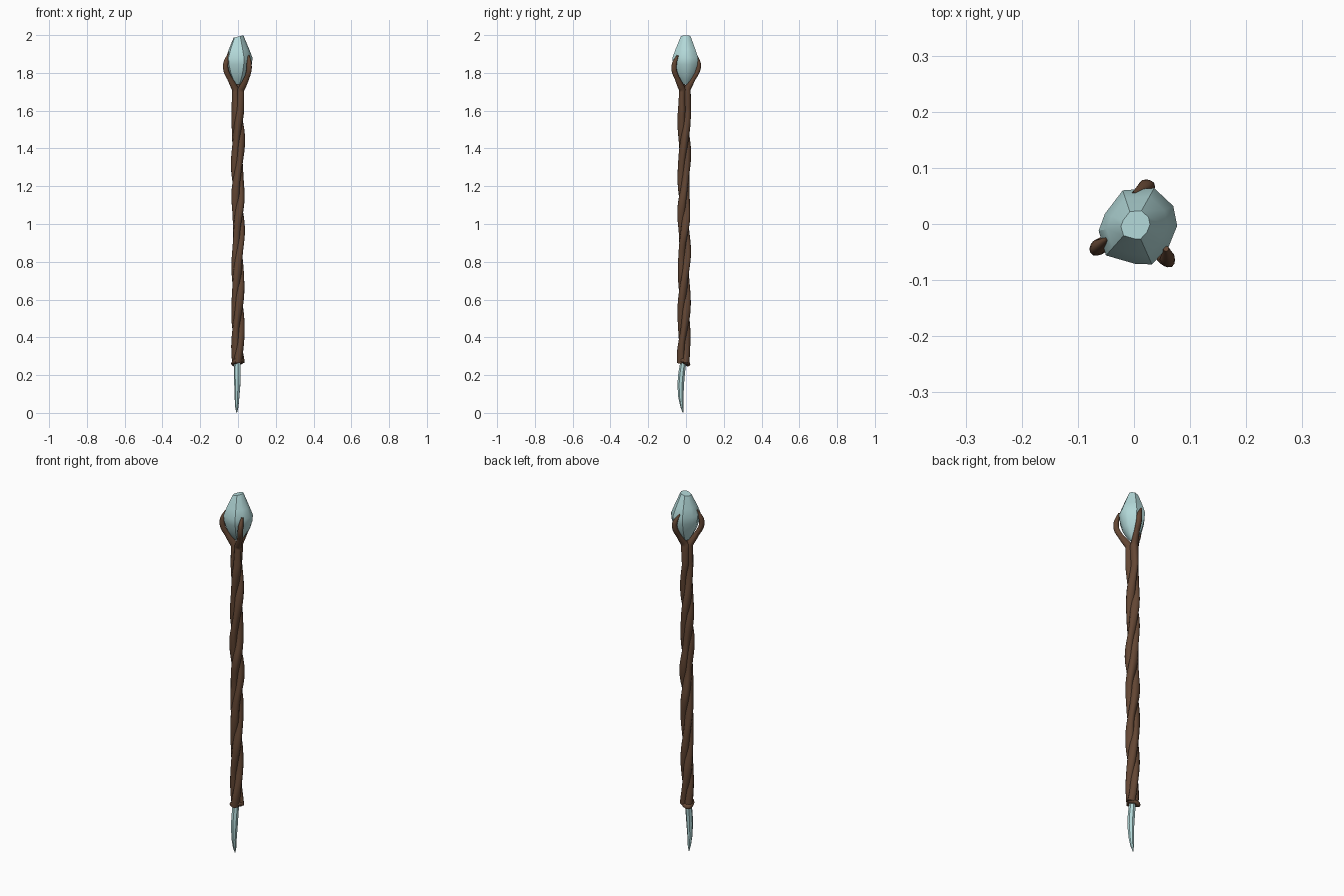
import bpy, bmesh, math
from mathutils import Vector
from math import sin, cos, pi, radians

if "Cube" in bpy.data.objects:
    bpy.data.objects.remove(bpy.data.objects["Cube"])


def material(name, rgb):
    m = bpy.data.materials.new(name)
    m.diffuse_color = (*rgb, 1)
    m.use_nodes = True
    m.node_tree.nodes["Principled BSDF"].inputs["Base Color"].default_value = m.diffuse_color
    return m


WOOD = material("brown wood", (0.125, 0.062, 0.034))
CRYSTAL = material("pale teal crystal", (0.45, 0.69, 0.69))


def loft(name, rings, mat, angle):
    """Skin a list of equal-length point rings and cap both ends."""
    bm = bmesh.new()
    vr = [[bm.verts.new(p) for p in r] for r in rings]
    n = len(vr[0])
    for a, b in zip(vr, vr[1:]):
        for i in range(n):
            j = (i + 1) % n
            bm.faces.new((a[i], a[j], b[j], b[i]))
    bm.faces.new(vr[0][::-1])
    bm.faces.new(vr[-1])
    bmesh.ops.recalc_face_normals(bm, faces=bm.faces)
    me = bpy.data.meshes.new(name)
    bm.to_mesh(me)
    bm.free()
    me.materials.append(mat)
    ob = bpy.data.objects.new(name, me)
    bpy.context.collection.objects.link(ob)
    bpy.ops.object.select_all(action='DESELECT')
    ob.select_set(True)
    bpy.context.view_layer.objects.active = ob
    bpy.ops.object.shade_smooth_by_angle(angle=radians(angle))
    return ob


def tube(name, path, radii, sides=12, phase=0.0):
    """Gnarled branch along a path with a shallow groove pattern."""
    rings = []
    for k, p in enumerate(path):
        t = (path[min(k + 1, len(path) - 1)] - path[max(k - 1, 0)]).normalized()
        u = Vector((1, 0, 0))
        u = (u - t * u.dot(t)).normalized()
        v = t.cross(u)
        ring = []
        for i in range(sides):
            a = 2 * pi * i / sides
            r = radii[k] * (1 + 0.07 * sin(3 * a + 14 * p.z + phase))
            ring.append(p + u * r * cos(a) + v * r * sin(a))
        rings.append(ring)
    return loft(name, rings, WOOD, 60)


def spline(pts, steps=6):
    """Catmull-Rom through the points."""
    pts = [Vector(p) for p in pts]
    q = [pts[0] * 2 - pts[1]] + pts + [pts[-1] * 2 - pts[-2]]
    out = []
    for i in range(1, len(q) - 2):
        a, b, c, d = q[i - 1:i + 3]
        for s in range(steps):
            t = s / steps
            out.append(0.5 * (2 * b + (c - a) * t + (2 * a - 5 * b + 4 * c - d) * t * t
                              + (3 * b - a - 3 * c + d) * t ** 3))
    return out + [pts[-1]]


# Three twisted strands, each opening into a claw at the top
claws = {
    "back": (80, [(.015, .036, 1.765), (.022, .061, 1.81), (.021, .066, 1.85), (0, .052, 1.898)]),
    "left": (205, [(-.042, -.030, 1.765), (-.063, -.042, 1.81), (-.064, -.041, 1.855), (-.045, -.026, 1.908)]),
    "right": (317, [(.043, -.045, 1.765), (.058, -.062, 1.81), (.060, -.061, 1.85), (.057, -.044, 1.892)]),
}
for n, (side, (deg, pts)) in enumerate(claws.items()):
    path, radii = [], []
    for k in range(111):
        z = 0.265 + 1.445 * k / 110
        a = radians(deg) - 8.5 * max(0, 1.6 - z) + 0.25 * sin(9 * z + 2 * n)
        off = 0.0150 + 0.002 * sin(17 * z + 2.1 * n)
        path.append(Vector((0.001 + off * cos(a), -0.010 + off * sin(a), z)))
        radii.append(0.0195 + 0.0018 * sin(23 * z + 1.7 * n))
    claw = spline([path[-1]] + pts)[1:]
    m = len(claw)
    for k, p in enumerate(claw):
        t = (k + 1) / m
        path.append(p)
        radii.append(0.0185 - 0.0075 * min(1, t * 3.5) + 0.003 * sin(pi * t)
                     - 0.006 * max(0, t - 0.75) / 0.25)
    tube("strand_and_claw_" + side, path, radii, phase=2 * n)

# Lumpy, tilted collar around the foot of the shaft
rings = []
for i in range(25):
    a = 2 * pi * i / 24
    r = 0.0125 + 0.002 * sin(3 * a + 1)
    ring = []
    for j in range(10):
        b = 2 * pi * j / 10
        d = 0.021 + r * cos(b)
        x, y = d * cos(a), d * sin(a)
        ring.append((x - .004, y - .010, .269 + r * sin(b) + .2 * x - .3 * y))
    rings.append(ring)
loft("foot_collar", rings, WOOD, 60)

# Head gem: one irregular outline scaled along a height profile
outline = [(.077, -.003), (.070, .032), (.036, .064), (-.020, .060), (-.052, .018),
           (-.063, -.012), (-.050, -.056), (.002, -.071), (.032, -.072), (.062, -.040)]
profile = [(1.738, .22), (1.765, .50), (1.80, .76), (1.845, .95), (1.88, 1.0),
           (1.925, .77), (1.992, .37)]
rings = []
for z, s in profile:
    tilt = 0.25 if z > 1.95 else 0
    rings.append([(x * s, y * s, z + tilt * x * s) for x, y in outline])
loft("head_gem", rings, CRYSTAL, 35)

# Curved crystal spike below the shaft: (z, centre x, centre y, half widths)
spike = [(.001, -.007, -.016, .002, .002), (.03, -.006, -.021, .009, .008),
         (.08, -.005, -.027, .013, .014), (.15, -.003, -.028, .017, .018),
         (.21, -.003, -.023, .018, .018), (.285, -.003, -.012, .017, .016)]
rings = [[(cx + rx * cos(2 * pi * i / 7 + .4), cy + ry * sin(2 * pi * i / 7 + .4), z)
          for i in range(7)] for z, cx, cy, rx, ry in spike]
loft("foot_spike", rings, CRYSTAL, 35)
